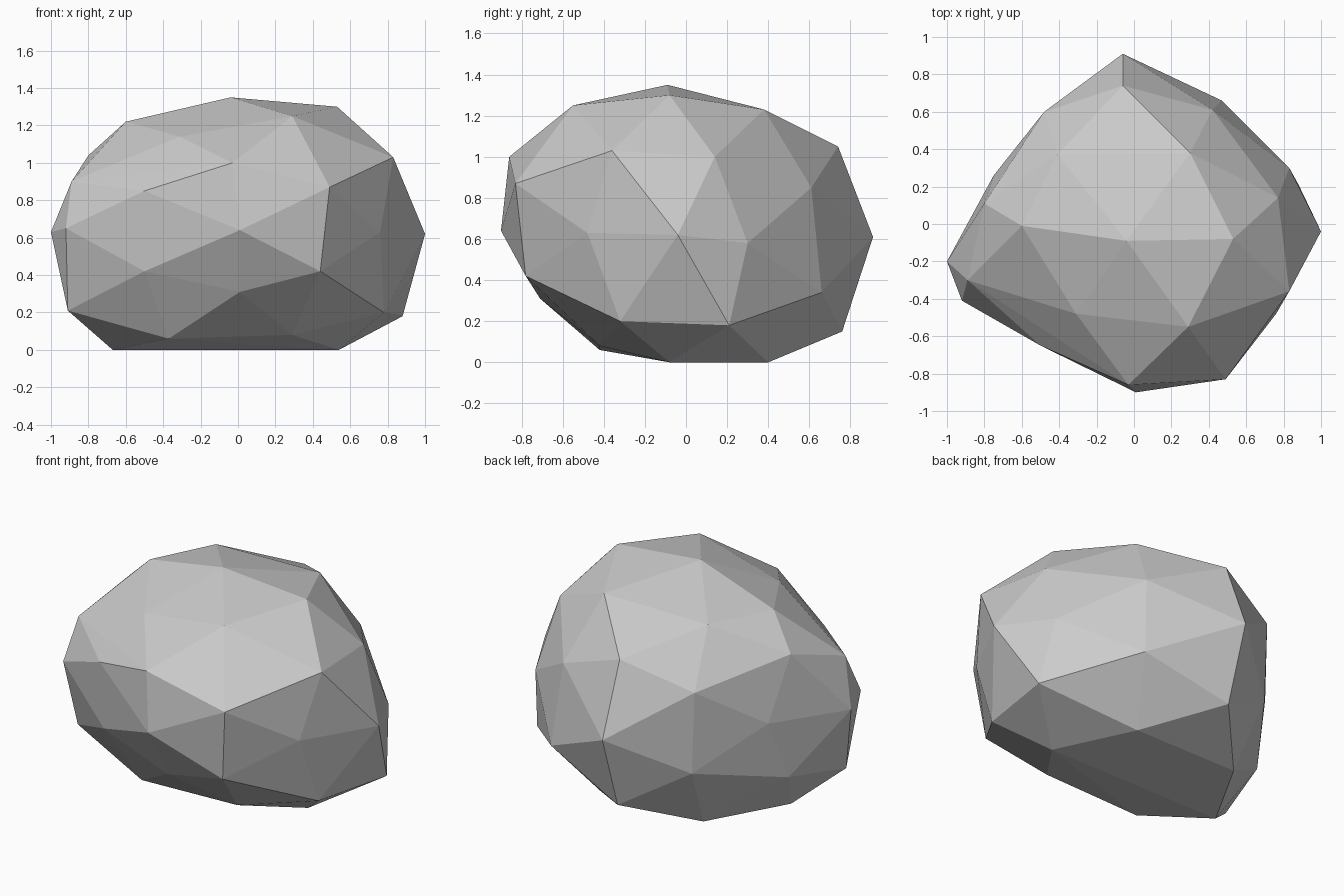
import bpy
import bmesh

# Remove the default cube only
default_cube = bpy.data.objects.get("Cube")
if default_cube is not None:
    bpy.data.objects.remove(default_cube, do_unlink=True)


def make_material(name, grey):
    """One flat colour, set for both viewport and render."""
    material = bpy.data.materials.new(name)
    material.use_nodes = True
    colour = (grey, grey, grey, 1)
    material.diffuse_color = colour
    for node in material.node_tree.nodes:
        if node.type == "BSDF_PRINCIPLED":
            node.inputs["Base Color"].default_value = colour
    return material


def make_faceted_stone(name, bands, material):
    """Wrap a chiselled, flat-faced skin around bands of corner points."""
    bm = bmesh.new()
    for band in bands:
        for corner in band:
            bm.verts.new(corner)
    hull = bmesh.ops.convex_hull(bm, input=bm.verts[:])

    # Drop corners that ended up inside the skin
    buried = {item for key in ("geom_interior", "geom_unused") for item in hull[key]
              if isinstance(item, bmesh.types.BMVert)}
    bmesh.ops.delete(bm, geom=list(buried), context="VERTS")
    bmesh.ops.recalc_face_normals(bm, faces=bm.faces[:])
    for face in bm.faces:
        face.smooth = False

    mesh = bpy.data.meshes.new(name)
    bm.to_mesh(mesh)
    bm.free()
    mesh.materials.append(material)
    stone = bpy.data.objects.new(name, mesh)
    bpy.context.collection.objects.link(stone)
    return stone


# Crown: the peak and the ring of corners around it
crown = [(-.04, -.09, 1.35), (.53, -.08, 1.3), (.29, -.55, 1.25), (-.31, -.48, 1.14),
         (-.6, -.01, 1.22), (-.41, .37, 1.22), (.3, .38, 1.23)]

# Shoulder: where the top turns over into the sides
shoulder = [(.83, -.36, 1.03), (.77, .14, 1), (.42, .61, .85), (-.06, .74, 1.05),
            (-.48, .6, .9), (-.8, .11, 1.04), (-.89, -.3, .9), (-.5, -.65, .85),
            (-.03, -.86, 1), (.49, -.83, .87)]

# Waist: the widest part
waist = [(1, -.04, .62), (.83, .3, .58), (-.06, .91, .61), (-.75, .26, .65),
         (-1, -.2, .63), (-.92, -.41, .65), (.01, -.9, .64), (.76, -.48, .63)]

# Undercut: where the sides taper in toward the ground
undercut = [(.44, -.78, .42), (.78, -.32, .2), (.88, .21, .18), (.47, .66, .34),
            (-.06, .76, .15), (-.46, .6, .39), (-.8, .13, .28), (-.91, -.28, .21),
            (-.5, -.61, .42), (.01, -.71, .31)]

# Foot: the flat base and its front lip
foot = [(.54, -.08, 0), (.31, .4, 0), (-.4, .4, 0), (-.67, -.08, 0),
        (-.37, -.42, .06), (.29, -.42, .08)]

stone_grey = make_material("stone grey", .6)
make_faceted_stone("boulder", [crown, shoulder, waist, undercut, foot], stone_grey)
